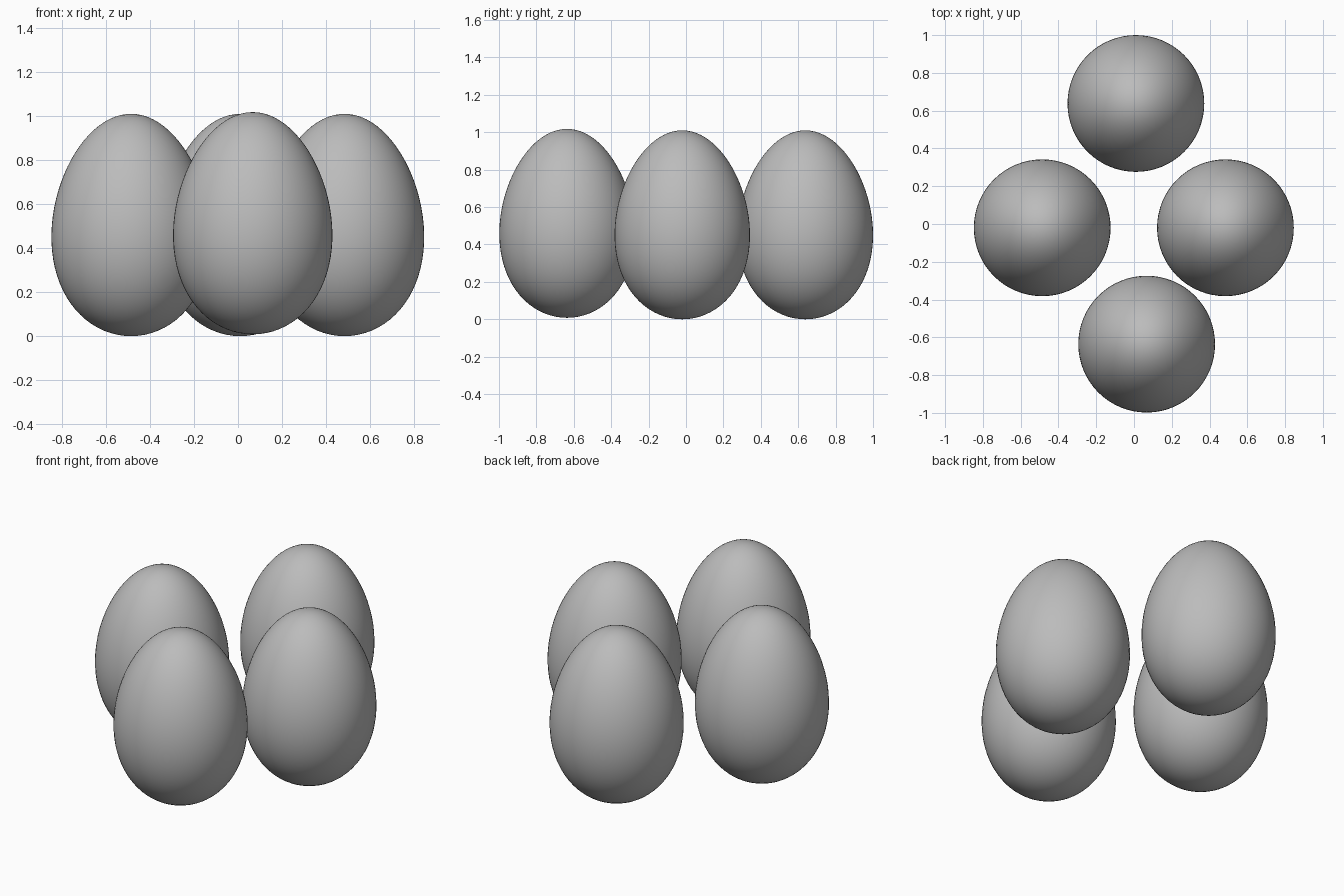
import bpy
import math

cube = bpy.data.objects.get("Cube")
if cube:
    bpy.data.objects.remove(cube, do_unlink=True)

# Shell colour
shell = bpy.data.materials.new("grey_shell")
shell.use_nodes = True
colour = (0.5, 0.5, 0.5, 1)
shell.diffuse_color = colour
shell.node_tree.nodes["Principled BSDF"].inputs["Base Color"].default_value = colour

RADIUS, HALF_HEIGHT, TAPER = 0.36, 0.505, 0.11


def add_egg(name, x, y, base):
    """Sphere stretched upright and tapered towards the top."""
    bpy.ops.mesh.primitive_uv_sphere_add(segments=64, ring_count=40, radius=1)
    egg = bpy.context.object
    egg.name = name
    for v in egg.data.vertices:
        width = RADIUS * (1 - TAPER * v.co.z)
        v.co.x *= width
        v.co.y *= width
        v.co.z *= HALF_HEIGHT
    egg.location = (x, y, base + HALF_HEIGHT)
    egg.data.materials.append(shell)
    bpy.ops.object.shade_smooth()


# Four eggs in a diamond
add_egg("egg_right", -0.486, -0.02, 0)
add_egg("egg_left", 0.484, -0.02, 0)
add_egg("egg_back", 0.01, 0.638, 0)
add_egg("egg_front", 0.067, -0.636, 0.008)
